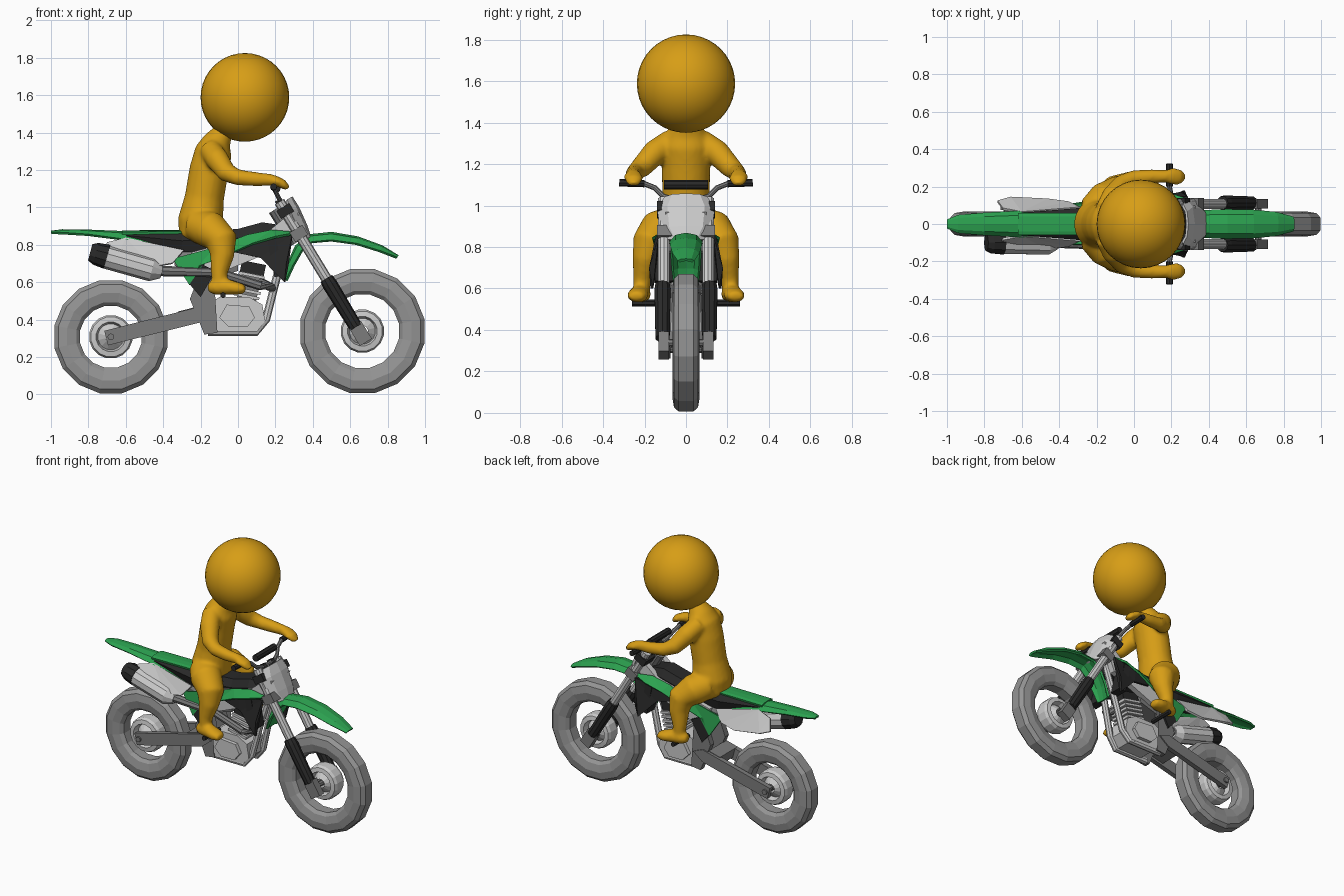
import bpy, bmesh, math
from mathutils import Vector, Matrix

if "Cube" in bpy.data.objects:
    bpy.data.objects.remove(bpy.data.objects["Cube"])


def material(name, rgb):
    m = bpy.data.materials.new(name)
    m.diffuse_color = (*rgb, 1)
    m.use_nodes = True
    m.node_tree.nodes["Principled BSDF"].inputs["Base Color"].default_value = m.diffuse_color
    return m


GREEN = material("green", (0.025, 0.36, 0.08))
DARK = material("dark", (0.022, 0.022, 0.022))
GOLD = material("gold", (0.68, 0.34, 0.008))
LIGHT = material("light", (0.6, 0.6, 0.6))
STEEL = material("steel", (0.2, 0.2, 0.2))
TYRE = material("tyre", (0.3, 0.3, 0.3))


def make(name, verts, faces, mat=None, mirror=False, thick=0, smooth=False):
    """Mesh object in world coordinates, optionally mirrored across y = 0."""
    bm = bmesh.new()
    vs = [bm.verts.new(v) for v in verts]
    for f in faces:
        bm.faces.new([vs[i] for i in f])
    bmesh.ops.triangulate(bm, faces=[f for f in bm.faces if len(f.verts) > 4])
    bmesh.ops.recalc_face_normals(bm, faces=bm.faces)
    me = bpy.data.meshes.new(name)
    bm.to_mesh(me)
    bm.free()
    ob = bpy.data.objects.new(name, me)
    bpy.context.collection.objects.link(ob)
    if mat:
        me.materials.append(mat)
    if thick:
        s = ob.modifiers.new("thickness", 'SOLIDIFY')
        s.thickness, s.offset = thick, 0
    if mirror:
        ob.modifiers.new("mirror", 'MIRROR').use_axis = (False, True, False)
    if smooth:
        me.polygons.foreach_set("use_smooth", [True] * len(me.polygons))
    return ob


def skin(rings, n, closed=False, caps=True):
    """Faces joining consecutive rings of n vertices."""
    m = rings if closed else rings - 1
    f = [(i * n + j, i * n + (j + 1) % n, (i + 1) % rings * n + (j + 1) % n, (i + 1) % rings * n + j)
         for i in range(m) for j in range(n)]
    if caps and not closed:
        f += [tuple(range(n)), tuple(range((rings - 1) * n, rings * n))]
    return f


def sweep(pts, n=10, ref=(0, 1, 0)):
    """Tube through (x, y, z, radius[, radius along ref])."""
    P = [Vector(p[:3]) for p in pts]
    verts = []
    for i, p in enumerate(pts):
        t = (P[min(i + 1, len(P) - 1)] - P[max(i - 1, 0)]).normalized()
        u = Vector(ref).cross(t).normalized()
        v = t.cross(u)
        for k in range(n):
            a = 2 * math.pi * k / n
            verts.append(P[i] + u * p[3] * math.cos(a) + v * p[-1] * math.sin(a))
    return verts, skin(len(pts), n)


def tube(name, pts, mat=None, mirror=False, n=10, ref=(0, 1, 0)):
    return make(name, *sweep(pts, n, ref), mat, mirror)


def plate(name, pts, y0, y1, mat=None, mirror=False):
    """(x, z) outline extruded from y0 to y1."""
    v = [(x, y, z) for y in (y0, y1) for x, z in pts]
    return make(name, v, skin(2, len(pts)), mat, mirror)


def panel(name, pts, mat=None, thick=0.014):
    return make(name, pts, [tuple(range(len(pts)))], mat, True, thick)


def box(name, c, size, tilt=0, mat=None, mirror=False):
    M = Matrix.Translation(c) @ Matrix.Rotation(tilt, 4, 'Y')
    o = [(-1, -1), (1, -1), (1, 1), (-1, 1)]
    v = [M @ Vector((a * size[0] / 2, b * size[1] / 2, s * size[2] / 2)) for s in (-1, 1) for a, b in o]
    return make(name, v, skin(2, 4), mat, mirror)


def lathe(name, x, z, profile, n=16, mat=None):
    """Closed (radius, y) profile spun about the wheel axle."""
    v = [(x + r * math.cos(2 * math.pi * (i + .5) / n), y, z + r * math.sin(2 * math.pi * (i + .5) / n))
         for i in range(n) for r, y in profile]
    return make(name, v, skin(n, len(profile), closed=True), mat)


def shell(name, spine, mat, thick=0.014):
    """Arched sheet along (x, z, half width, edge drop)."""
    v, f = [], []
    for i, (x, z, w, d) in enumerate(spine):
        a, b = spine[max(i - 1, 0)], spine[min(i + 1, len(spine) - 1)]
        t = Vector((b[0] - a[0], b[1] - a[1])).normalized()
        for s, k in ((-1, 1), (-.65, .25), (0, 0), (.65, .25), (1, 1)):
            v.append((x + t.y * d * k, s * w, z - t.x * d * k))
    for i in range(len(spine) - 1):
        f += [(i * 5 + j, i * 5 + j + 1, i * 5 + j + 6, i * 5 + j + 5) for j in range(4)]
    return make(name, v, f, mat, thick=thick)


def slab(name, secs, mat):
    """Solid along x with sections (x, bottom, top, half width)."""
    v = [(x, y * w, b + (t - b) * k) for x, b, t, w in secs
         for y, k in ((-.8, 0), (.8, 0), (1, .6), (.65, 1), (-.65, 1), (-1, .6))]
    return make(name, v, skin(len(secs), 6), mat)


# wheels
for side, x, r, hole in (("rear", -0.68, 0.308, 0.168), ("front", 0.665, 0.338, 0.2)):
    half = [(r, .035), (r - .022, .058), (r - .07, .066), (hole + .02, .055), (hole, .035)]
    lathe(side + "_tyre", x, r, half + [(a, -b) for a, b in half[::-1]], mat=TYRE)
    half = [(.117, .03), (.108, .05), (.08, .055), (.07, .02)]
    lathe(side + "_hub", x, r, half + [(a, -b) for a, b in half[::-1]])
    lathe(side + "_hub_core", x, r, [(.075, .012), (.03, .05), (.03, -.05), (.075, -.012)], 12)
    tube(side + "_axle", [(x, -.12, r, .018), (x, .12, r, .018)], STEEL, ref=(1, 0, 0), n=8)

# swingarm and frame
plate("swingarm", [(-.715, .34), (-.2, .47), (-.13, .44), (-.2, .385), (-.695, .262)], .075, .108, STEEL, True)
box("swingarm_bridge", (-.27, 0, .42), (.09, .18, .07), -.25, STEEL)
plate("rear_frame", [(-.257, .51), (-.2, .66), (-.13, .66), (-.17, .51), (-.11, .33), (-.18, .32)], .06, .1, STEEL, True)
plate("frame_spar", [(.33, .97), (.28, .97), (.16, .87), (-.25, .76), (-.22, .64), (-.12, .64), (.1, .73), (.25, .78)],
      .06, .1, None, True)
tube("cradle_tube", [(-.16, .34, 0, 0)[:1] + (.07, .335, .022), (.1, .07, .335, .022), (.15, .06, .4, .022),
                     (.2, .05, .6, .022), (.27, .03, .86, .022)], None, True, 8)
tube("head_tube", [(.2, 0, .99, .04), (.31, 0, .81, .04)], STEEL)

# engine with cooling fins
plate("engine_case", [(-.16, .4), (-.1, .33), (.09, .33), (.145, .39), (.13, .48), (.06, .52), (-.1, .52), (-.16, .48)],
      -.09, .09)
plate("engine_cover", [(-.1, .41), (-.05, .36), (.05, .36), (.09, .41), (.06, .47), (-.06, .48)], .08, .115, None, True)
for i in range(5):
    box(f"cooling_fin_{i}", (.045 + i * .007, 0, .525 + i * .028), (.14, .15, .016), .2)
box("cylinder", (.06, 0, .58), (.105, .115, .17), .2, STEEL)
box("cylinder_head", (.08, 0, .675), (.13, .12, .06), .2, DARK)
tube("exhaust_pipe", [(.12, -.04, .6, .024), (.18, -.08, .57, .024), (.12, -.12, .58, .024), (-.1, -.115, .65, .024),
                      (-.42, -.1, .66, .028)], STEEL, n=8)
tube("muffler", [(-.41, -.1, .655, .035), (-.46, -.105, .665, .062), (-.71, -.1, .735, .062)])
tube("muffler_cap", [(-.7, -.1, .735, .066), (-.76, -.1, .752, .06), (-.79, -.1, .76, .045)], DARK)
tube("foot_peg", [(-.08, .09, .53, .016), (-.08, .26, .53, .016)], DARK, True, 6, (1, 0, 0))

# seat and bodywork
slab("seat", [(-.6, .835, .86, .06), (-.3, .76, .862, .085), (0, .76, .885, .085), (.13, .79, .92, .085),
              (.23, .82, .905, .07)], DARK)
shell("seat_stripe", [(-.62, .87, .058, .008), (-.3, .872, .058, .008), (-.18, .876, .05, .008)], GREEN)
slab("airbox", [(-.34, .69, .78, .07), (-.2, .6, .8, .08), (0, .66, .8, .08)], STEEL)
shell("rear_fender", [(-1, .868, .02, .005), (-.94, .876, .045, .015), (-.8, .874, .056, .022), (-.6, .866, .066, .04),
                      (-.45, .84, .072, .06), (-.33, .8, .075, .06)], GREEN)
panel("rear_side_panel", [(-.7, .08, .81), (-.6, .06, .835), (-.29, .085, .77), (-.35, .115, .7), (-.46, .13, .68),
                          (-.66, .14, .715), (-.73, .12, .74)], LIGHT)
panel("green_shroud", [(.32, .12, .862), (.18, .105, .875), (.05, .105, .85), (-.12, .105, .785), (-.35, .1, .725),
                       (-.26, .115, .585), (-.21, .12, .69), (-.08, .13, .735), (.08, .15, .805), (.2, .16, .84)], GREEN)
panel("lower_shroud", [(.29, .14, .85), (.1, .135, .82), (-.02, .12, .76), (.12, .14, .73), (.25, .165, .6),
                       (.265, .178, .7)], DARK)
panel("rear_guard", [(-.2, .11, .7), (-.26, .11, .59), (-.2, .105, .52), (-.12, .11, .66)], DARK)
box("radiator", (.2, .105, .73), (.05, .09, .2), -.2, DARK, True)

# front fender with rear flap, number plate
shell("front_fender", [(.25, .61, .055, .01), (.27, .7, .065, .03), (.31, .79, .07, .04), (.38, .85, .07, .04),
                       (.5, .862, .074, .04), (.64, .838, .072, .035), (.77, .79, .06, .028), (.855, .738, .035, .01)], GREEN)
shell("number_plate", [(.285, 1.055, .1, .03), (.32, 1, .135, .05), (.365, .9, .12, .05), (.385, .84, .08, .02)], LIGHT)

# forks
fx = lambda z: .24 + (1 - z) * .61
tilt = -math.atan(.61)
tube("fork_upper", [(fx(1.03), .107, 1.03, .029), (fx(.55), .107, .55, .029)], None, True)
tube("fork_lower", [(fx(.62), .113, .62, .036), (fx(.59), .113, .59, .041), (fx(.36), .113, .36, .036)], DARK, True)
box("fork_foot", (.655, .108, .325), (.075, .05, .11), tilt, STEEL, True)
box("upper_clamp", (fx(.98), 0, .98), (.08, .28, .05), tilt, DARK)
box("lower_clamp", (fx(.86), 0, .86), (.08, .28, .06), tilt, STEEL)

# handlebar
half = [(.19, .31, 1.11, .013), (.19, .2, 1.105, .013), (.2, .15, 1.085, .013), (.22, .11, 1.045, .013), (.23, .06, 1.03, .013)]
tube("handlebar", half + [(p[0], -p[1], *p[2:]) for p in half[::-1]], STEEL, n=8, ref=(1, 0, 0))
tube("grip", [(.19, .2, 1.106, .018), (.19, .322, 1.11, .018)], DARK, True, 8, (1, 0, 0))
tube("bar_pad", [(.205, -.105, 1.1, .023), (.205, .105, 1.1, .023)], DARK, n=8, ref=(1, 0, 0))
box("bar_riser", (.23, .045, 1.015), (.04, .03, .06), tilt, DARK, True)

# rider body: overlapping torso, arms and legs fused into one smooth skin
torso = [(-.2, 0, .8, .07, .07), (-.2, 0, .85, .115, .125), (-.2, 0, .93, .122, .135), (-.18, 0, 1.05, .105, .115),
         (-.155, 0, 1.2, .105, .118), (-.13, 0, 1.3, .1, .12), (-.11, 0, 1.355, .075, .09), (-.08, 0, 1.4, .055, .055),
         (-.02, 0, 1.48, .055, .055)]
arm = [(-.15, .07, 1.31, .06), (-.11, .15, 1.255, .062), (-.06, .215, 1.185, .052), (0, .245, 1.16, .043),
       (.1, .255, 1.15, .038), (.17, .255, 1.147, .033), (.2, .255, 1.142, .028, .045), (.24, .252, 1.125, .025, .045),
       (.268, .25, 1.1, .015, .025)]
leg = [(-.22, .06, .91, .09), (-.15, .13, .88, .1), (-.085, .175, .82, .085), (-.085, .195, .74, .064),
       (-.1, .21, .65, .045), (-.1, .217, .565, .036)]
foot = [(-.16, .205, .57, .025, .03), (-.12, .212, .573, .042, .045), (-.06, .225, .575, .043, .047),
        (0, .235, .566, .034, .052), (.04, .24, .562, .022, .035)]
verts, faces = [], []
for path, s in [(torso, 1)] + [(p, s) for p in (arm, leg, foot) for s in (1, -1)]:
    v, f = sweep([(p[0], s * p[1], *p[2:]) for p in path], 20)
    faces += [tuple(i + len(verts) for i in q) for q in f]
    verts += v
body = make("rider_body", verts, faces, GOLD)
rm = body.modifiers.new("fuse", 'REMESH')
rm.mode, rm.voxel_size, rm.use_smooth_shade = 'VOXEL', .011, True
sm = body.modifiers.new("soften", 'SMOOTH')
sm.factor, sm.iterations = .5, 8

# rider head
N, R = 32, 20
ball = [(.037 + .237 * math.sin(b) * math.cos(a), .237 * math.sin(b) * math.sin(a), 1.588 + .237 * math.cos(b))
        for b in [math.pi * max(i, .02) / R if i < R else math.pi * (1 - .001) for i in range(R + 1)]
        for a in [2 * math.pi * j / N for j in range(N)]]
make("rider_head", ball, skin(R + 1, N), GOLD, smooth=True)
